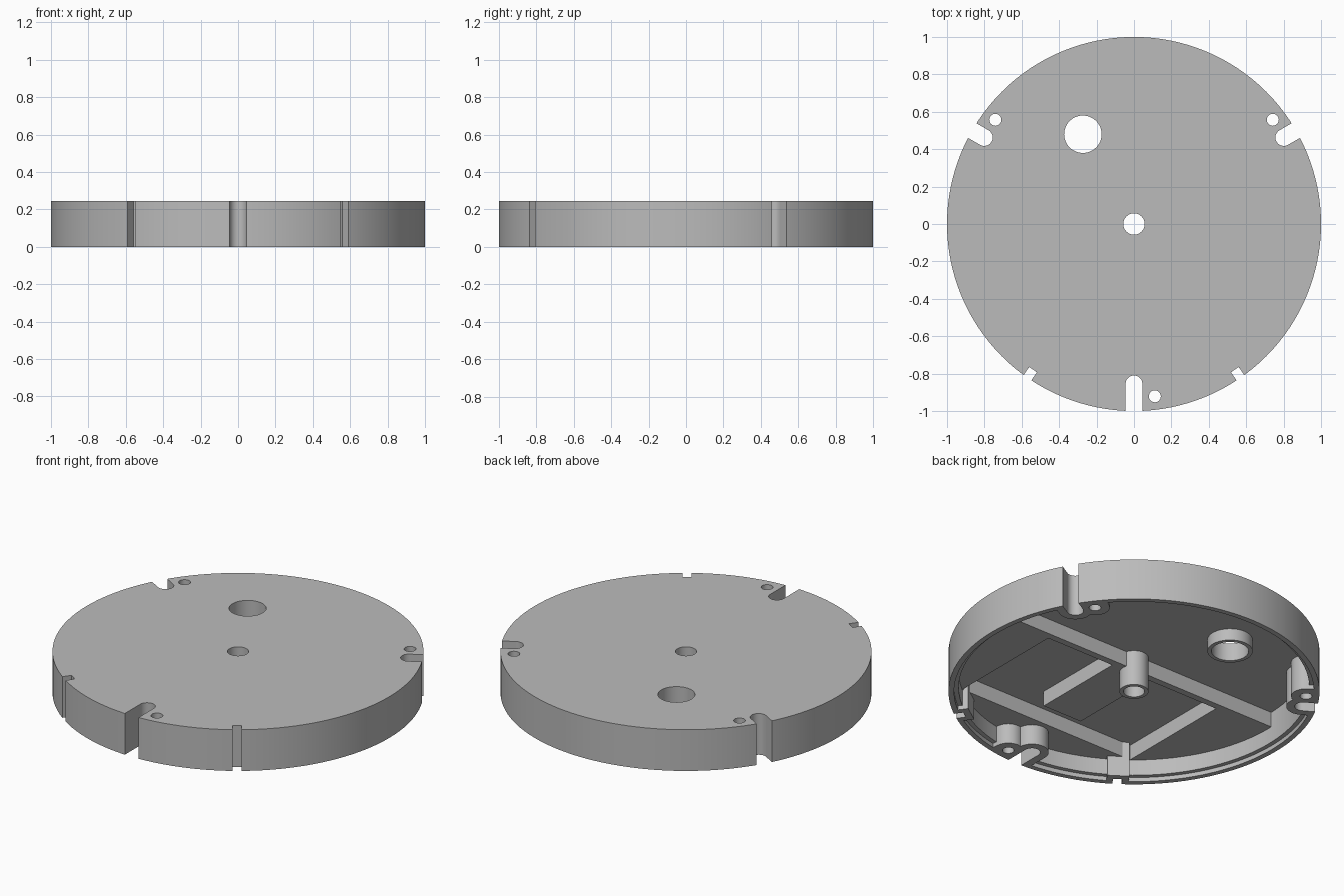
import bpy, math
from mathutils import Matrix

if "Cube" in bpy.data.objects:
    bpy.data.objects.remove(bpy.data.objects["Cube"], do_unlink=True)

grey = bpy.data.materials.new("plain grey")
grey.use_nodes = True
colour = (0.5, 0.5, 0.5, 1)
grey.diffuse_color = colour
grey.node_tree.nodes["Principled BSDF"].inputs["Base Color"].default_value = colour

TOP, CEILING, FLOOR = 0.245, 0.21, 0.12
LOW, HIGH = -0.2, 0.4


def cylinder(name, r, z0, z1, x=0, y=0, n=48):
    bpy.ops.mesh.primitive_cylinder_add(vertices=n, radius=r, depth=z1 - z0,
                                        location=(x, y, (z0 + z1) / 2))
    bpy.context.object.name = name
    return bpy.context.object


def box(name, x0, x1, y0, y1, z0, z1, angle=0):
    """Box with the given limits, turned about the vertical axis."""
    bpy.ops.mesh.primitive_cube_add(size=1)
    ob = bpy.context.object
    ob.name = name
    size = Matrix.Diagonal((x1 - x0, y1 - y0, z1 - z0, 1))
    move = Matrix.Translation(((x0 + x1) / 2, (y0 + y1) / 2, (z0 + z1) / 2))
    ob.data.transform(Matrix.Rotation(angle, 4, "Z") @ move @ size)
    return ob


def combine(target, tool, operation):
    """Apply a boolean and discard the tool."""
    tool.hide_render = True
    mod = target.modifiers.new(operation, "BOOLEAN")
    mod.operation, mod.solver, mod.object = operation, "EXACT", tool
    bpy.context.view_layer.update()
    result = target.evaluated_get(bpy.context.evaluated_depsgraph_get())
    mesh = bpy.data.meshes.new_from_object(result)
    target.modifiers.clear()
    target.data = mesh
    bpy.data.objects.remove(tool, do_unlink=True)


def polar(r, angle):
    return r * math.cos(angle), r * math.sin(angle)


def radial_slot(name, r_in, half_width, angle):
    """Round-ended slot running outward from r_in."""
    x, y = polar(r_in, angle)
    ob = cylinder(name, half_width, LOW, HIGH, x, y)
    combine(ob, box("slot_run", r_in, 1.2, -half_width, half_width,
                    LOW, HIGH, angle), "UNION")
    return ob


# Edge features: slot angle, slot end centre radius, side of the screw hole
slots = [(math.radians(-90), 0.855, 1), (math.radians(30), 0.925, 1),
         (math.radians(150), 0.925, -1)]
notches = [math.radians(-55.3), math.radians(-124.7)]
SCREW_TURN, SCREW_R = math.radians(6.9), 0.928

# Hollow underside: deep rear half, shallow front half, front pocket
cavity = cylinder("cavity", 0.945, LOW, CEILING, n=128)
combine(cavity, box("front_step", -2, 2, -2, 0.025, FLOOR, HIGH), "DIFFERENCE")
combine(cavity, cylinder("rim_lip", 0.97, LOW, 0.025, n=128), "UNION")
combine(cavity, box("pocket", -0.59, 0.59, -0.735, -0.015, 0.05, CEILING), "UNION")
combine(cavity, box("island", -0.12, 0.14, -0.59, 0, FLOOR, HIGH), "DIFFERENCE")

# Material kept inside the hollow: tubes and bosses
combine(cavity, cylinder("centre_tube", 0.078, LOW, HIGH), "DIFFERENCE")
combine(cavity, cylinder("hole_collar", 0.122, 0.14, HIGH, -0.273, 0.48), "DIFFERENCE")
for angle, r, side in slots:
    combine(cavity, radial_slot("slot_boss", r, 0.09, angle), "DIFFERENCE")
    combine(cavity, radial_slot("screw_boss", SCREW_R, 0.08,
                                angle + side * SCREW_TURN), "DIFFERENCE")
for angle in notches:
    combine(cavity, box("notch_boss", 0.91, 1.2, -0.06, 0.06, LOW, HIGH, angle),
            "DIFFERENCE")

# Disc body
cover = cylinder("round_cover", 1, 0, TOP, n=128)
combine(cover, cavity, "DIFFERENCE")

# Through holes, slots and notches
combine(cover, cylinder("centre_hole", 0.057, LOW, HIGH), "DIFFERENCE")
combine(cover, cylinder("cable_hole", 0.1, LOW, HIGH, -0.273, 0.48), "DIFFERENCE")
for angle, r, side in slots:
    combine(cover, radial_slot("slot", r, 0.045, angle), "DIFFERENCE")
    x, y = polar(SCREW_R, angle + side * SCREW_TURN)
    combine(cover, cylinder("screw_hole", 0.032, LOW, HIGH, x, y, 32), "DIFFERENCE")
for angle in notches:
    combine(cover, box("notch", 0.947, 1.2, -0.025, 0.025, LOW, HIGH, angle),
            "DIFFERENCE")

# Finish
cover.data.materials.clear()
cover.data.materials.append(grey)
for face in cover.data.polygons:
    face.material_index = 0
bpy.ops.object.select_all(action="DESELECT")
cover.select_set(True)
bpy.context.view_layer.objects.active = cover
bpy.ops.object.shade_smooth_by_angle(angle=math.radians(30))
